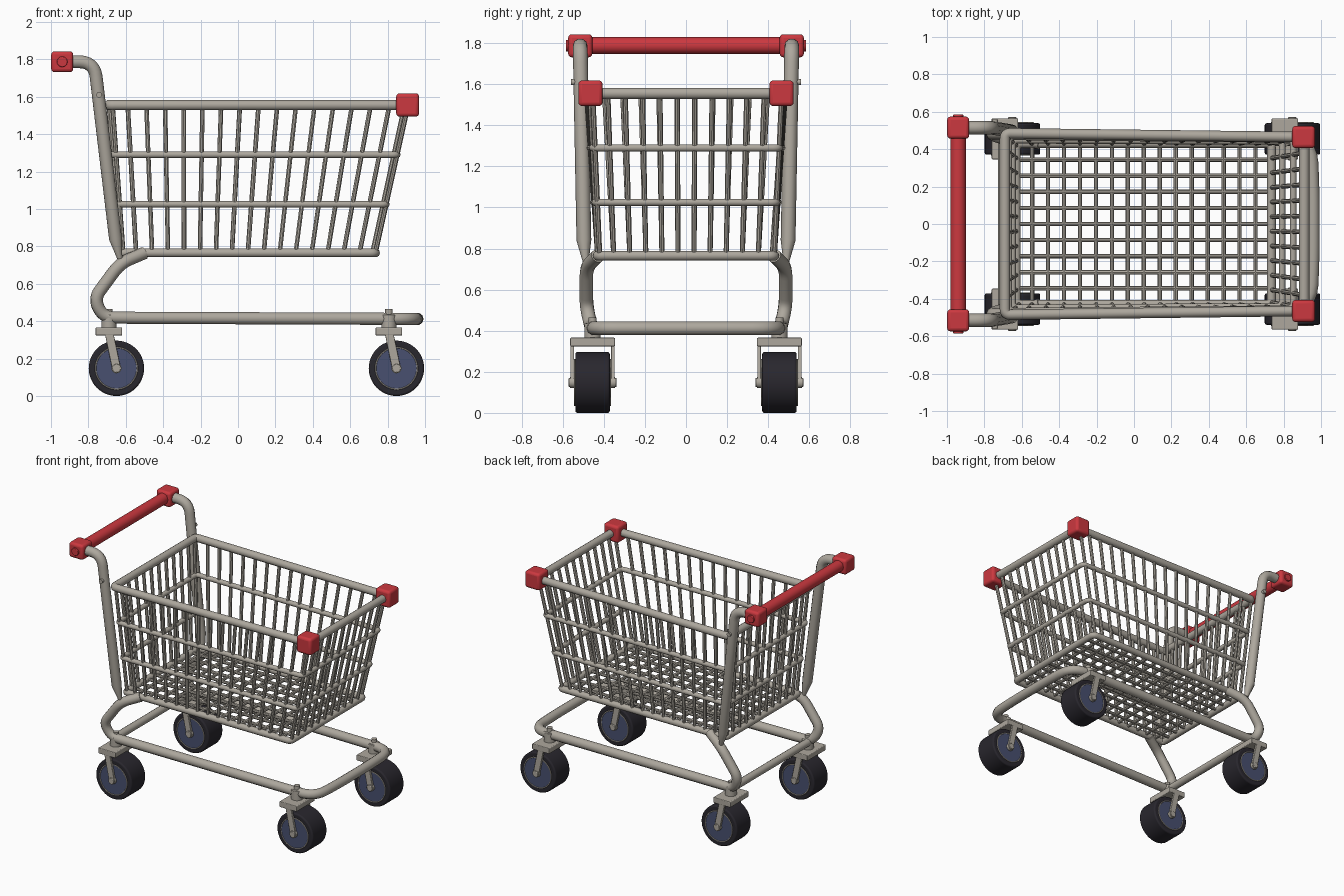
import bpy, math
from mathutils import Vector as V

if "Cube" in bpy.data.objects:
    bpy.data.objects.remove(bpy.data.objects["Cube"])


def mat(name, col):
    m = bpy.data.materials.new(name)
    m.diffuse_color = (*col, 1)
    m.use_nodes = True
    m.node_tree.nodes["Principled BSDF"].inputs["Base Color"].default_value = m.diffuse_color
    return m


STEEL = mat("steel", (0.42, 0.39, 0.34))
RED = mat("red_plastic", (0.6, 0.04, 0.05))
RUBBER = mat("rubber", (0.022, 0.02, 0.027))
HUB = mat("hub_blue", (0.065, 0.08, 0.16))


def finish(ob, name, m, bevel=0):
    ob.name = name
    ob.data.materials.append(m)
    if bevel:
        b = ob.modifiers.new("bevel", 'BEVEL')
        b.width, b.segments, b.limit_method = bevel, 3, 'ANGLE'
    bpy.ops.object.select_all(action='DESELECT')
    ob.select_set(True)
    bpy.context.view_layer.objects.active = ob
    bpy.ops.object.shade_smooth_by_angle(angle=math.radians(40))
    return ob


def fillet(pts, r, cyclic=False):
    """Round the corners of a polyline."""
    pts = [V(p) for p in pts]
    n, out = len(pts), []
    for i, p in enumerate(pts):
        if not cyclic and i in (0, n - 1):
            out.append(p)
            continue
        a, b = pts[i - 1] - p, pts[(i + 1) % n] - p
        d = min(r, a.length * .48, b.length * .48)
        a, b = p + a.normalized() * d, p + b.normalized() * d
        for k in range(7):
            t = k / 6
            out.append(a * (1 - t) ** 2 + p * 2 * t * (1 - t) + b * t * t)
    return out


def tubes(name, paths, r, cyclic=False, res=3, end=1, m=STEEL):
    cu = bpy.data.curves.new(name, 'CURVE')
    cu.dimensions, cu.bevel_depth, cu.bevel_resolution = '3D', r, res
    cu.use_fill_caps = True
    for path in paths:
        s = cu.splines.new('POLY')
        s.points.add(len(path) - 1)
        for q, p in zip(s.points, path):
            q.co = (*p, 1)
        s.points[-1].radius = end
        s.use_cyclic_u = cyclic
    ob = bpy.data.objects.new(name, cu)
    bpy.context.collection.objects.link(ob)
    bpy.ops.object.select_all(action='DESELECT')
    ob.select_set(True)
    bpy.context.view_layer.objects.active = ob
    bpy.ops.object.convert(target='MESH')
    return finish(bpy.context.object, name, m)


def box(name, loc, size, m, bevel=0, rot=(0, 0, 0)):
    bpy.ops.mesh.primitive_cube_add(size=1, location=loc, rotation=rot)
    ob = bpy.context.object
    ob.scale = size
    bpy.ops.object.transform_apply(location=False, rotation=False, scale=True)
    return finish(ob, name, m, bevel)


def cyl(name, loc, r, h, m, axis='Y', bevel=0, verts=32):
    rot = (math.pi / 2, 0, 0) if axis == 'Y' else (0, 0, 0)
    bpy.ops.mesh.primitive_cylinder_add(vertices=verts, radius=r, depth=h, location=loc, rotation=rot)
    return finish(bpy.context.object, name, m, bevel)


# basket: the walls blend between a bottom and a top outline
ZB, ZT = 0.765, 1.555
BOTTOM = [V((-.63, -.43, ZB)), V((.735, -.43, ZB)), V((.735, .43, ZB)), V((-.63, .43, ZB))]
TOP = [V((-.69, -.485, ZT)), V((.91, -.465, ZT)), V((.91, .465, ZT)), V((-.69, .485, ZT))]


def ring(z):
    t = (z - ZB) / (ZT - ZB)
    return fillet([b.lerp(c, t) for b, c in zip(BOTTOM, TOP)], .03, True)


tubes("basket_rim", [ring(ZT)], .028, True)
tubes("basket_base_rail", [ring(ZB)], .024, True)
tubes("basket_mid_rails", [ring(1.025), ring(1.29)], .018, True)

wires = []
for i, n in enumerate((16, 11, 16, 11)):
    j = (i + 1) % 4
    for k in range(n):
        if k == 0:
            t = .012
        else:
            t = k / n
        wires.append([BOTTOM[i].lerp(BOTTOM[j], t), TOP[i].lerp(TOP[j], t)])
tubes("basket_wall_wires", wires, .0125, res=2)

floor = [[BOTTOM[0].lerp(BOTTOM[1], k / 16), BOTTOM[3].lerp(BOTTOM[2], k / 16)] for k in range(1, 16)]
floor += [[BOTTOM[0].lerp(BOTTOM[3], k / 10), BOTTOM[1].lerp(BOTTOM[2], k / 10)] for k in range(1, 10)]
tubes("basket_floor_wires", floor, .0115, res=2)

# lower frame: one bent tube from the basket base, around the front and back
half = [(-.50, .43, .765), (-.63, .485, .71), (-.77, .485, .52), (-.72, .462, .42),
        (-.55, .46, .418)]
front = [(.945, .45, .412), (.958, .2, .412)]
mirror = lambda ps: [(x, -y, z) for x, y, z in reversed(ps)]
path = fillet(half, .06) + fillet([half[-1]] + front + mirror(front) + mirror(half[-1:]), .15)[1:] \
    + fillet(mirror(half), .06)[1:]
tubes("lower_frame", [path], .034)
tubes("lower_rear_bar", [[(-.70, -.46, .415), (-.70, .46, .415)]], .028)

# handle
cyl("handle_bar", (-.94, 0, 1.788), .041, 1.0, RED)

for s in (-1, 1):
    side = "right" if s > 0 else "left"
    # uprights, pinched at the lower end
    up = fillet([(-.94, s * .515, 1.787), (-.768, s * .515, 1.787), (-.655, s * .497, .84)], .15)
    tubes("upright_" + side, [up + [V((-.632, s * .488, .735))]], .036, end=.4)
    cyl("upright_bolt_" + side, (-.743, s * .545, 1.61), .015, .03, STEEL, verts=16)
    box("handle_end_" + side, (-.94, s * .515, 1.787), (.118, .118, .112), RED, .018)
    cyl("handle_cap_" + side, (-.94, s * .573, 1.787), .028, .024, RED, bevel=.004)
    box("basket_bumper_" + side, (.907, s * .465, 1.556), (.122, .118, .125), RED, .018)

    # casters
    for x, end in ((-.69, "rear"), (.807, "front")):
        tag = f"_{end}_{side}"
        y, wx, wz = s * .455, x + .04, .148
        cyl("caster_post" + tag, (x, y, .395), .04, .08, STEEL, 'Z', .004)
        cyl("caster_nut" + tag, (x, y, .447), .02, .035, STEEL, 'Z', verts=16)
        box("fork_plate" + tag, (x, y, .345), (.142, .218, .042), STEEL, .005)
        ang = -math.atan2(wx - x, .34 - wz)
        length = math.hypot(wx - x, .34 - wz)
        for d in (-1, 1):
            box("fork_arm" + tag, ((x + wx) / 2, y + d * .099, (.34 + wz) / 2),
                (.046, .018, length), STEEL, .003, (0, ang, 0))
        cyl("axle" + tag, (wx, y, wz), .023, .232, STEEL, bevel=.004, verts=20)
        cyl("tyre" + tag, (wx, y, wz), .148, .168, RUBBER, bevel=.01, verts=48)
        cyl("hub" + tag, (wx, y, wz), .11, .174, HUB, verts=40)
        for d in (-1, 1):
            bpy.ops.mesh.primitive_torus_add(location=(wx, y + d * .086, wz), rotation=(math.pi / 2, 0, 0),
                                             major_radius=.111, minor_radius=.004,
                                             major_segments=40, minor_segments=6)
            finish(bpy.context.object, "hub_ring" + tag, STEEL)
            cyl("arm_end" + tag, (wx, y + d * .099, wz), .027, .02, STEEL, verts=24)
